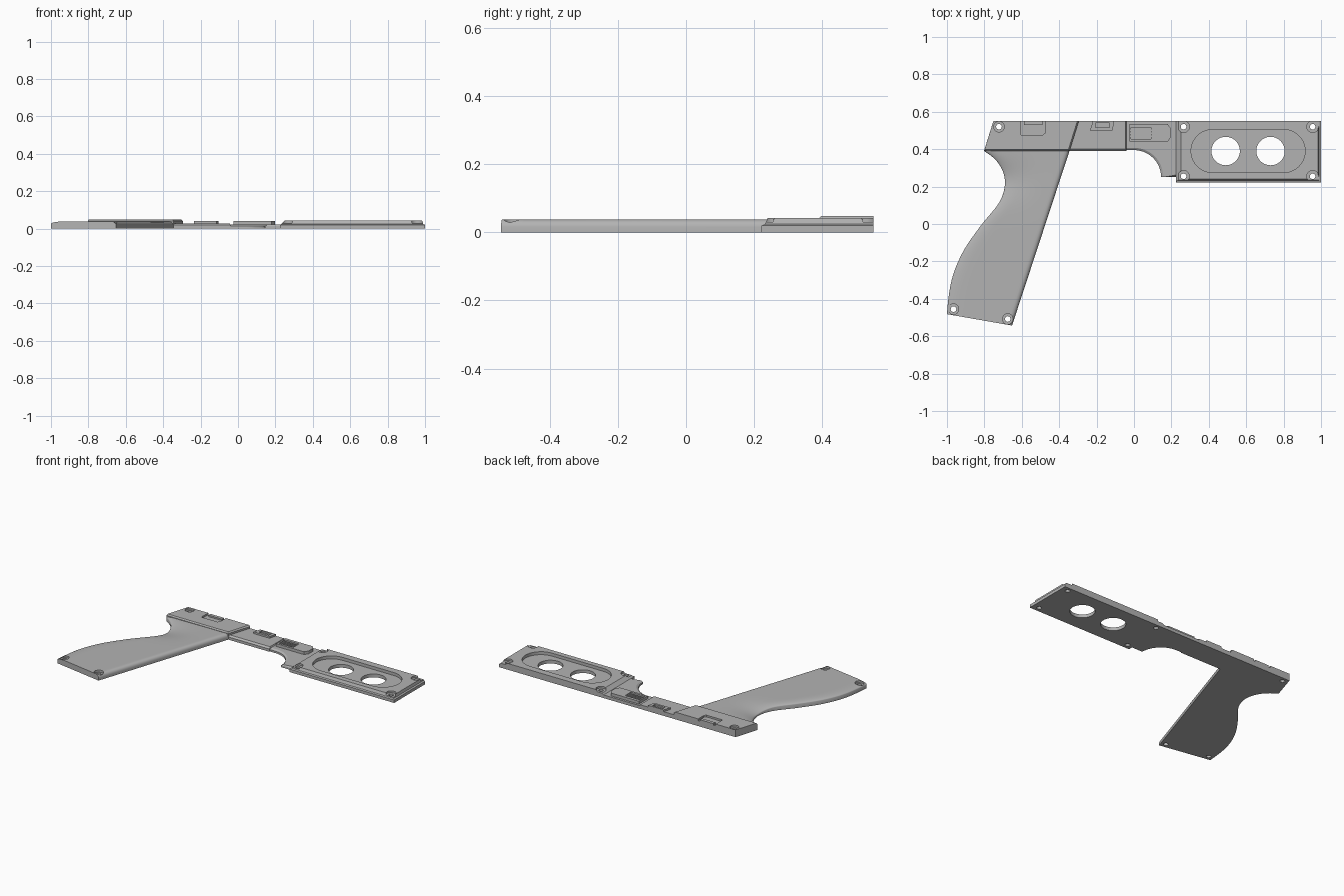
import bpy, bmesh, math
from mathutils import Vector

if "Cube" in bpy.data.objects:
    bpy.data.objects.remove(bpy.data.objects["Cube"])

grey = bpy.data.materials.new("mid grey")
grey.use_nodes = True
COLOUR = (0.45, 0.45, 0.45, 1)
grey.diffuse_color = COLOUR
grey.node_tree.nodes["Principled BSDF"].inputs["Base Color"].default_value = COLOUR


def finish(name, bm):
    bmesh.ops.recalc_face_normals(bm, faces=bm.faces)
    mesh = bpy.data.meshes.new(name)
    bm.to_mesh(mesh)
    bm.free()
    mesh.materials.append(grey)
    ob = bpy.data.objects.new(name, mesh)
    bpy.context.scene.collection.objects.link(ob)
    return ob


def loft(name, *sections):
    """Solid through matching outlines, each given as (points, height)."""
    bm = bmesh.new()
    rings = [[bm.verts.new((x, y, z)) for x, y in pts] for pts, z in sections]
    for low, high in zip(rings, rings[1:]):
        for i in range(len(low)):
            j = (i + 1) % len(low)
            bm.faces.new((low[i], low[j], high[j], high[i]))
    bm.faces.new(rings[0])
    bm.faces.new(rings[-1])
    return finish(name, bm)


def prism(name, pts, z0, z1):
    return loft(name, (pts, z0), (pts, z1))


def rect(x0, x1, y0, y1):
    return [(x0, y0), (x1, y0), (x1, y1), (x0, y1)]


def arc(cx, cy, r, start, end, n):
    return [(cx + r * math.cos(math.radians(start + (end - start) * i / n)),
             cy + r * math.sin(math.radians(start + (end - start) * i / n)))
            for i in range(n + 1)]


def circle(cx, cy, r, n=32):
    return arc(cx, cy, r, 0, 360, n)[:-1]


def activate(ob):
    bpy.ops.object.select_all(action='DESELECT')
    ob.select_set(True)
    bpy.context.view_layer.objects.active = ob


def cut(ob, pts, z0, z1):
    cutter = prism("cutter", pts, z0, z1)
    cutter.hide_render = True
    mod = ob.modifiers.new("cut", 'BOOLEAN')
    mod.operation = 'DIFFERENCE'
    mod.solver = 'EXACT'
    mod.object = cutter
    activate(ob)
    bpy.ops.object.modifier_apply(modifier=mod.name)
    bpy.data.objects.remove(cutter)


def smooth(ob, angle=30):
    activate(ob)
    bpy.ops.object.shade_smooth_by_angle(angle=math.radians(angle))


def screw_hole(ob, x, y, floor):
    cut(ob, circle(x, y, 0.028), floor, 0.1)
    cut(ob, circle(x, y, 0.015, 20), -0.1, 0.1)


BACK = 0.55   # straight upper edge shared by all the parts
SILL = 0.39   # lower edge of the bar

# Front housing: lip, sloping sides, long pocket and two round windows
lip = rect(0.225, 1.0, 0.222, BACK)
shoulder = rect(0.23, 0.99, 0.232, BACK)
crown = rect(0.25, 0.985, 0.24, BACK)
housing = loft("front_housing", (lip, 0), (lip, 0.02), (shoulder, 0.024), (crown, 0.042))
pocket = arc(0.80, 0.39, 0.115, -90, 90, 20) + arc(0.42, 0.39, 0.115, 90, 270, 20)
cut(housing, pocket, 0.022, 0.1)
for x in (0.49, 0.73):
    cut(housing, circle(x, 0.39, 0.076, 48), -0.1, 0.1)
for x, side in ((0.265, -1), (0.955, 1)):
    for y, end in ((0.255, -1), (0.52, 1)):
        # corner notch open to both outer edges
        cut(housing, circle(x, y, 0.031), 0.03, 0.1)
        xs, ys = sorted((x, x + side * 0.1)), sorted((y, y + end * 0.1))
        cut(housing, rect(*xs, *ys), 0.03, 0.1)
        cut(housing, circle(x, y, 0.015, 20), -0.1, 0.1)
smooth(housing)

# Bar behind the housing with the curved guard
guard_curve = arc(0, 0.25, 0.145, 0, 90, 18)
inner_curve = arc(0, 0.25, 0.157, 0, 90, 18)
tail = [(-0.04, 0.395), (-0.04, BACK), (0.225, BACK), (0.225, 0.25)]
inner_tail = [(-0.04, 0.407), (-0.04, BACK), (0.225, BACK), (0.225, 0.262)]
guard = loft("guard_bar", (guard_curve + tail, 0), (guard_curve + tail, 0.013),
             (inner_curve + inner_tail, 0.021))
smooth(guard)

# Middle bar, slanted where it meets the rear block
low = [(-0.345, SILL), (-0.04, SILL), (-0.04, BACK), (-0.295, BACK)]
high = [(-0.342, 0.402), (-0.045, 0.402), (-0.045, BACK), (-0.295, BACK)]
loft("middle_bar", (low, 0), (low, 0.018), (high, 0.028))

# Raised catch on the middle bar
catch = prism("catch_block", [(-0.235, 0.5), (-0.115, 0.5), (-0.105, BACK), (-0.22, BACK)],
              0.027, 0.04)
cut(catch, rect(-0.205, -0.13, 0.515, 0.54), 0.03, 0.1)

# Raised port cover with chamfered end and slatted recess
cover = [(-0.025, 0.44), (0.18, 0.44), (0.197, 0.465), (0.197, 0.51), (0.18, 0.535),
         (-0.025, 0.535)]
port = prism("port_cover", cover, 0.02, 0.04)
cut(port, rect(-0.015, 0.09, 0.455, 0.515), 0.03, 0.1)
for i in range(3):
    y = 0.466 + i * 0.016
    prism("port_slat", rect(-0.015, 0.09, y, y + 0.007), 0.029, 0.036)

# Rear block with screw seat and slider slot
low = [(-0.802, SILL), (-0.345, SILL), (-0.295, BACK), (-0.752, BACK)]
high = [(-0.799, 0.397), (-0.351, 0.397), (-0.303, BACK), (-0.752, BACK)]
block = loft("rear_block", (low, 0), (low, 0.04), (high, 0.048))
screw_hole(block, -0.722, 0.52, 0.036)
cut(block, [(-0.605, 0.477), (-0.487, 0.477), (-0.475, 0.487), (-0.475, 0.6),
            (-0.605, 0.6)], 0.036, 0.1)
prism("slider_tab", rect(-0.588, -0.488, 0.528, BACK), 0.035, 0.046)
smooth(block)

# Grip: cross-sections swept down from the block, rounded sides and a thumb scoop
SPINE = [Vector(p) for p in ((-0.9, 0.43), (-0.802, 0.39), (-0.725, 0.325), (-0.69, 0.23),
                             (-0.718, 0.12), (-0.82, -0.01), (-0.915, -0.15),
                             (-0.975, -0.3), (-1.0, -0.482), (-1.0, -0.65))]
STEPS, COLS = 6, 24


def spline(a, b, c, d, t):
    return 0.5 * (2 * b + (c - a) * t + (2 * a - 5 * b + 4 * c - d) * t * t
                  + (3 * b - a - 3 * c + d) * t ** 3)


def rounding(distance, radius):
    k = max(0, 1 - distance / radius)
    return 1 - math.sqrt(max(0, 1 - k * k))


def grip_height(p, from_back, from_front):
    z = 0.038 - 0.013 * rounding(from_back, 0.07) - 0.022 * rounding(from_front, 0.022)
    dx, dy = (p.x + 0.70) / 0.13, (p.y - 0.24) / 0.10
    return z - 0.016 * math.exp(-dx * dx - dy * dy)


spine = [spline(*SPINE[i:i + 4], s / STEPS) for i in range(len(SPINE) - 3)
         for s in range(STEPS)] + [SPINE[-2]]
heel, toe = Vector((-0.345, SILL)), Vector((-0.652, -0.543))
bm = bmesh.new()
top, base = [], []
for i, back in enumerate(spine):
    f = (SILL - back.y) / (SILL - spine[-1].y)
    front = heel.lerp(toe, f)
    width = (front - back).length
    top.append([])
    base.append([])
    for c in range(COLS + 1):
        u = 0.5 - 0.5 * math.cos(math.pi * c / COLS)
        p = back.lerp(front, u)
        z = grip_height(p, u * width, (1 - u) * width)
        top[-1].append(bm.verts.new((p.x, p.y, z)))
        base[-1].append(bm.verts.new((p.x, p.y, 0)))
for grid in (top, base):
    for a, b in zip(grid, grid[1:]):
        for c in range(COLS):
            bm.faces.new((a[c], a[c + 1], b[c + 1], b[c]))
rims = [(top[0], base[0]), (top[-1], base[-1])]
rims += [([r[k] for r in top], [r[k] for r in base]) for k in (0, -1)]
for a, b in rims:
    for i in range(len(a) - 1):
        bm.faces.new((a[i], a[i + 1], b[i + 1], b[i]))
grip = finish("grip", bm)
for x, y in ((-0.965, -0.455), (-0.675, -0.508)):
    screw_hole(grip, x, y, 0.024)
smooth(grip, 40)
